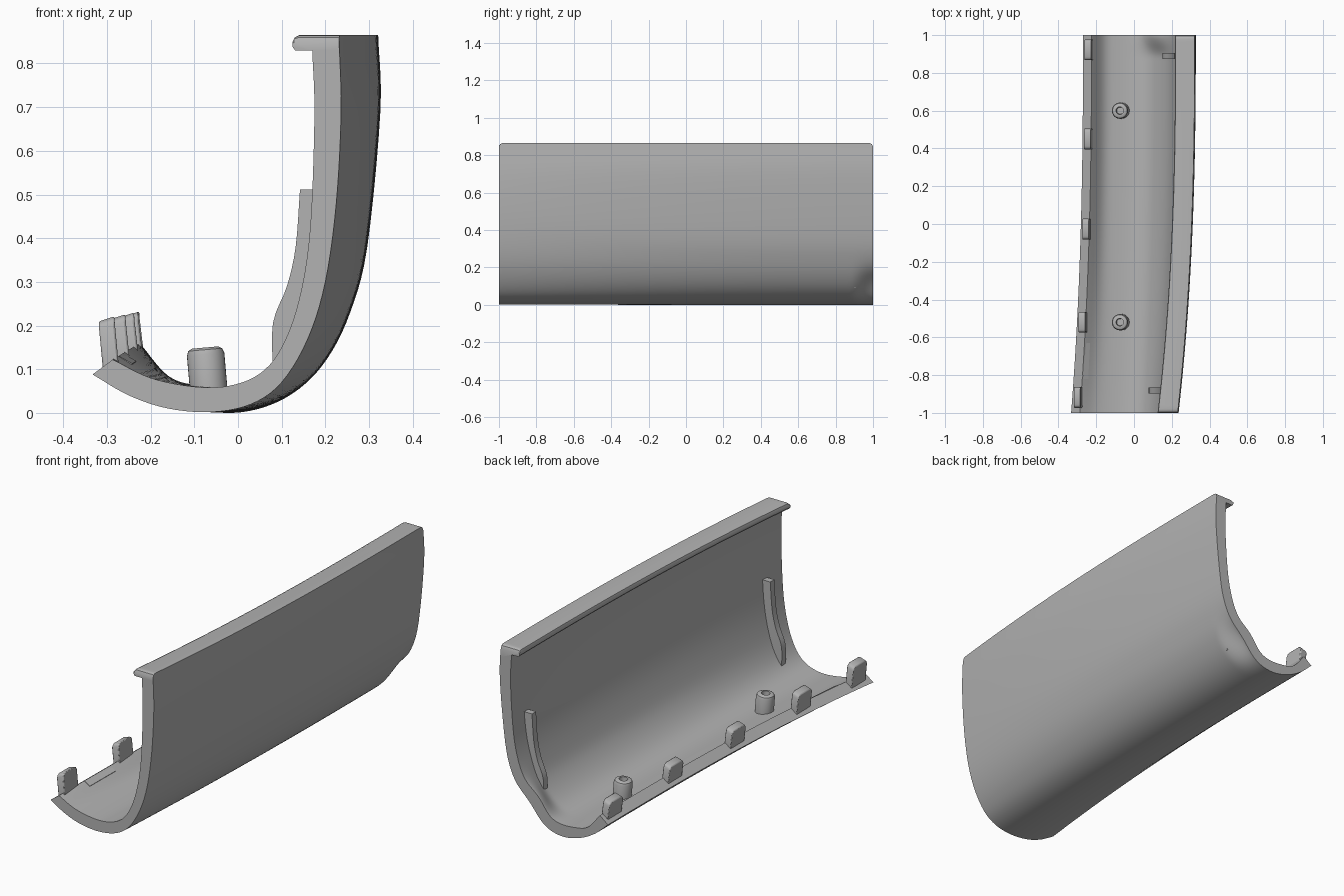
import bpy, bmesh, math
from mathutils import Matrix, Vector

cube = bpy.data.objects.get("Cube")
if cube:
    bpy.data.objects.remove(cube, do_unlink=True)

grey = bpy.data.materials.new("mid grey plastic")
grey.use_nodes = True
colour = (0.45, 0.45, 0.45, 1)
grey.diffuse_color = colour
grey.node_tree.nodes["Principled BSDF"].inputs["Base Color"].default_value = colour


def finish(name, bm, bevel=0):
    bmesh.ops.recalc_face_normals(bm, faces=bm.faces[:])
    mesh = bpy.data.meshes.new(name)
    bm.to_mesh(mesh)
    bm.free()
    ob = bpy.data.objects.new(name, mesh)
    bpy.context.collection.objects.link(ob)
    mesh.materials.append(grey)
    if bevel:
        mod = ob.modifiers.new("soft edges", "BEVEL")
        mod.width, mod.segments, mod.limit_method = bevel, 2, "ANGLE"
    bpy.ops.object.select_all(action="DESELECT")
    ob.select_set(True)
    bpy.context.view_layer.objects.active = ob
    bpy.ops.object.shade_smooth_by_angle(angle=math.radians(30))
    return ob


def loft(name, rings, bevel=0):
    """Skin a row of equal closed rings and cap both ends."""
    bm = bmesh.new()
    rows = [[bm.verts.new(p) for p in ring] for ring in rings]
    n = len(rows[0])
    for a, b in zip(rows, rows[1:]):
        for i in range(n):
            j = (i + 1) % n
            bm.faces.new((a[i], a[j], b[j], b[i]))
    bm.faces.new(rows[0])
    bm.faces.new(rows[-1])
    return finish(name, bm, bevel)


def smooth(pts, steps=5):
    """Catmull-Rom curve through the points."""
    v = [Vector(p) for p in pts]
    v = [2 * v[0] - v[1]] + v + [2 * v[-1] - v[-2]]
    out = []
    for a, b, c, d in zip(v, v[1:], v[2:], v[3:]):
        for k in range(steps):
            t = k / steps
            out.append(0.5 * (2 * b + (c - a) * t + (2 * a - 5 * b + 4 * c - d) * t * t
                              + (3 * b - a - 3 * c + d) * t ** 3))
    return out + [v[-2]]


def sweep(y):
    return 1 - ((1 - y) / 2) ** 2.5


# Front and back cross-sections (x, z): outer skin, then lip, then inner skin
outer_front = [(-.333, .088), (-.25, .04), (-.16, .01), (-.06, .002), (.03, .02), (.1, .07),
               (.16, .17), (.2, .3), (.225, .48), (.236, .69), (.231, .865)]
outer_back = [(-.27, .125), (-.2, .063), (-.12, .02), (-.03, .0), (.06, .013), (.14, .055),
              (.205, .125), (.257, .23), (.296, .38), (.326, .69), (.321, .865)]
inner_front = [(.17, .83), (.175, .68), (.165, .42), (.14, .26), (.1, .15), (.05, .09),
               (-.02, .062), (-.1, .06), (-.2, .08), (-.287, .122)]
inner_back = [(.262, .83), (.267, .68), (.248, .42), (.205, .25), (.16, .16), (.09, .09),
              (.01, .06), (-.09, .063), (-.16, .085), (-.225, .16)]
lip = [(.138, .865), (.128, .86), (.125, .85), (.125, .838), (.131, .83)]
lip_back = [(x + .093, z) for x, z in lip]
front = smooth(outer_front) + [Vector(p) for p in lip] + smooth(inner_front)
back = smooth(outer_back) + [Vector(p) for p in lip_back] + smooth(inner_back)


def section(y):
    s = max(0, (y - .88) / .12)
    s = s * s * (3 - 2 * s)
    round_off = max(0, abs(y) - .98)
    drop = .02 - math.sqrt(max(0, .0004 - round_off ** 2))
    ring = []
    for f, b in zip(front, back):
        p = f.lerp(b, sweep(y))
        # Pressed-in lower corner near the back end
        d = (p - Vector((.15, .12))).length
        p += Vector((-.7, .7)) * .04 * s * math.exp(-(d / .1) ** 2)
        # Rounded top corners
        if p.y > .85:
            p.y -= drop * (p.y - .85) / .015
        ring.append((p.x, y, p.y))
    return ring


stations = [-1, -.994, -.987, -.98] + [-.96 + i * .04 for i in range(46)]
stations += [.86 + i * .015 for i in range(8)] + [.98, .987, .994, 1]
loft("curved_shell", [section(y) for y in stations])

# Curved ribs inside the wall
rib_inner = smooth([(.068, .09), (.068, .205), (.1, .29), (.12, .38), (.13, .512)], 4)
rib_outer = [Vector(p) for p in [(.19, .512), (.175, .38), (.15, .26), (.115, .15), (.09, .09)]]
for name, y in (("front_rib", -.882), ("back_rib", .89)):
    shift = .085 * sweep(y)
    profile = [(p.x + shift, p.y) for p in rib_inner + rib_outer]
    loft(name, [[(x, y + t, z) for x, z in profile] for t in (-.016, .016)])

# Upright clips along the low rim
for i, y in enumerate((-.918, -.52, -.027, .45, .922)):
    w = sweep(y)
    x = -.325 + .063 * w
    low, high = .09 + .037 * w, .208 + .012 * w
    h, c = .055, .018
    shape = [(-h, low), (-h, high - c), (-h + c / 3, high - c / 3), (-h + c, high),
             (h - c, high), (h - c / 3, high - c / 3), (h, high - c), (h, low)]
    rings = []
    for depth, rise in ((0, 0), (.036, .012)):
        rings.append([(x + depth + (.01 if z == low else 0), y + t, z + rise) for t, z in shape])
    loft(f"rim_clip_{i + 1}", rings, .004)

# Flat pad on the inner side of the rim
pad = [(-.278, .12), (-.272, .13), (-.242, .113), (-.246, .104)]
loft("rim_pad", [[(x + (y + .82) * .05, y, z + (y + .82) * .03) for x, z in pad]
                 for y in (-.82, -.63)])

# Hollow round pegs on the floor, leaning slightly
peg = [(0, 0), (.043, 0), (.043, .082), (.039, .093), (.03, .098), (.02, .098), (.018, .07), (0, .07)]
for name, y in (("front_peg", -.52), ("back_peg", .6)):
    bm = bmesh.new()
    verts = [bm.verts.new((r, 0, z)) for r, z in peg]
    edges = [bm.edges.new(pair) for pair in zip(verts, verts[1:])]
    bmesh.ops.spin(bm, geom=verts + edges, cent=(0, 0, 0), axis=(0, 0, 1),
                   angle=2 * math.pi, steps=32)
    bmesh.ops.remove_doubles(bm, verts=bm.verts[:], dist=.0001)
    bm.transform(Matrix.Translation((-.067, y, .052)) @ Matrix.Rotation(math.radians(-5), 4, "Y"))
    finish(name, bm)
